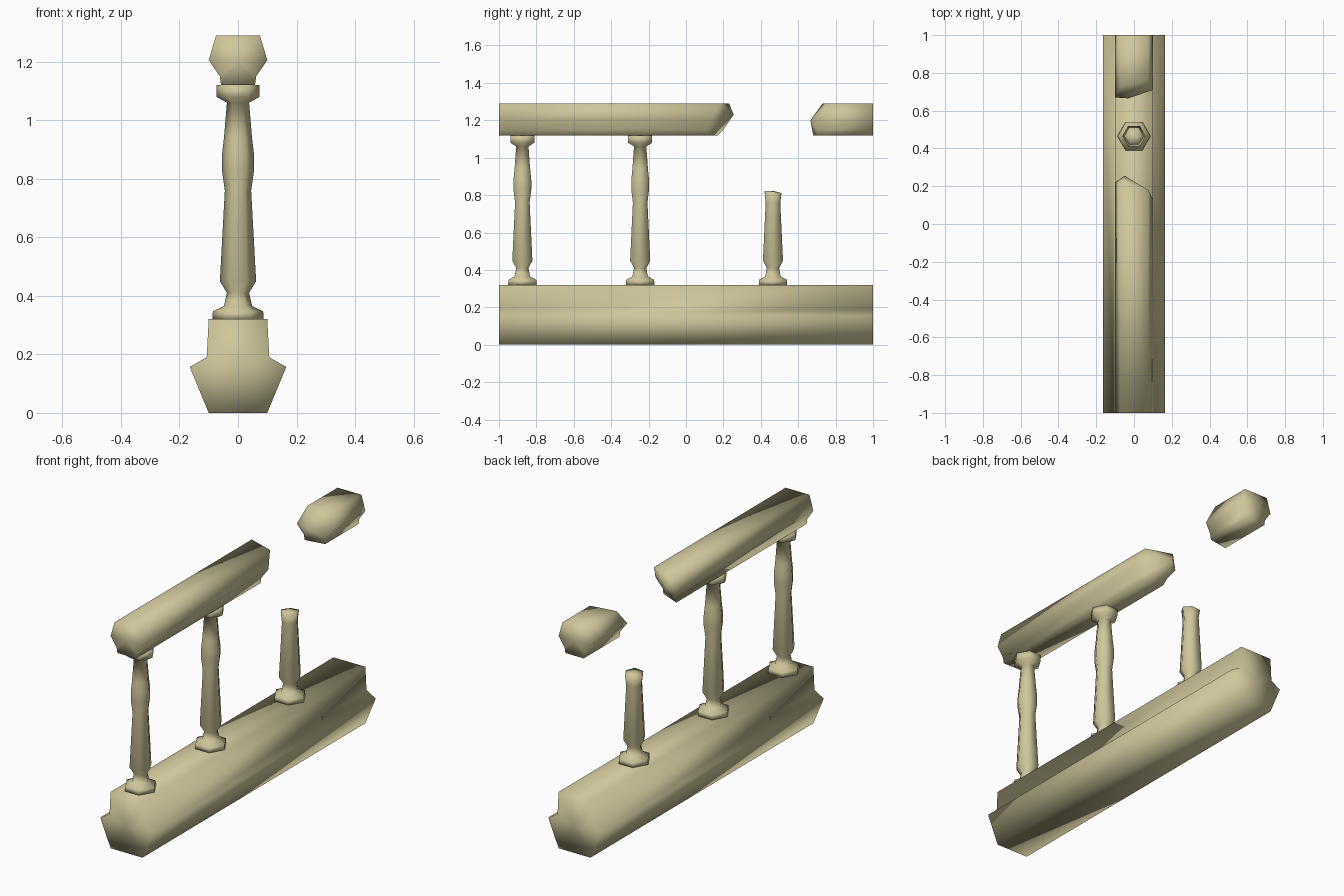
import bpy, bmesh, math

cube = bpy.data.objects.get("Cube")
if cube:
    bpy.data.objects.remove(cube, do_unlink=True)

stone = bpy.data.materials.new("sand stone")
stone.use_nodes = True
colour = (0.62, 0.57, 0.33, 1)
stone.diffuse_color = colour
stone.node_tree.nodes["Principled BSDF"].inputs["Base Color"].default_value = colour


def loft(name, rings, tips):
    """Skin equal rings of points and fan each end to a tip point."""
    bm = bmesh.new()
    rows = [[bm.verts.new(p) for p in ring] for ring in rings]
    n = len(rows[0])
    for a, b in zip(rows, rows[1:]):
        for i in range(n):
            j = (i + 1) % n
            bm.faces.new((a[i], a[j], b[j], b[i]))
    for row, tip in ((rows[0], tips[0]), (rows[-1], tips[1])):
        centre = bm.verts.new(tip)
        for i in range(n):
            bm.faces.new((row[i], row[(i + 1) % n], centre))
    bmesh.ops.recalc_face_normals(bm, faces=bm.faces)
    mesh = bpy.data.meshes.new(name)
    bm.to_mesh(mesh)
    bm.free()
    mesh.materials.append(stone)
    mesh.shade_smooth()
    obj = bpy.data.objects.new(name, mesh)
    bpy.context.collection.objects.link(obj)
    return obj


def beam(name, profile, front, back, tips):
    """Run an x-z profile along y; front and back give each point's end."""
    rings = [[(x, y, z) for (x, z), y in zip(profile, ends)]
             for ends in (front, back)]
    return loft(name, rings, tips)


def mirrored(half):
    return half + [(-x, z) for x, z in reversed(half)]


# Bottom rail
base = mirrored([(0.1, 0), (0.165, 0.157), (0.107, 0.19), (0.1, 0.32)])
beam("bottom_rail", base, [-1] * 8, [1] * 8, [(0, -1, 0.157), (0, 1, 0.157)])

# Handrail, snapped into two pieces with a slanted break
rail = mirrored([(0.058, 1.12), (0.062, 1.15), (0.1, 1.205), (0.075, 1.29)])
beam("handrail_front", rail, [-1] * 8,
     [0.12, 0.12, 0.13, 0.18, 0.23, 0.22, 0.2, 0.17],
     [(0, -1, 1.205), (-0.05, 0.255, 1.23)])
beam("handrail_back", rail,
     [0.70, 0.70, 0.71, 0.755, 0.73, 0.67, 0.68, 0.68], [1] * 8,
     [(-0.03, 0.665, 1.2), (0, 1, 1.205)])

# Six-sided turned balusters: radius, height
foot = [(0.088, 0.32), (0.086, 0.347), (0.048, 0.365), (0.038, 0.41),
        (0.062, 0.45), (0.045, 0.76)]
neck = [(0.055, 0.83), (0.055, 0.88), (0.048, 0.94), (0.038, 1.06),
        (0.074, 1.08), (0.074, 1.12)]


def baluster(name, y, profile, jag=0):
    rings = []
    for r, z in profile:
        lift = jag if z == profile[-1][1] else 0
        rings.append([(r * math.cos(k * math.pi / 3),
                       y + r * math.sin(k * math.pi / 3),
                       z + lift * math.cos(k * math.pi / 3 + 1))
                      for k in range(6)])
    return loft(name, rings, [(0, y, profile[0][1]), (0, y, profile[-1][1] + jag)])


baluster("baluster_front", -0.875, foot + neck)
baluster("baluster_middle", -0.245, foot + neck)
baluster("baluster_broken", 0.465, foot + [(0.052, 0.815)], 0.008)
